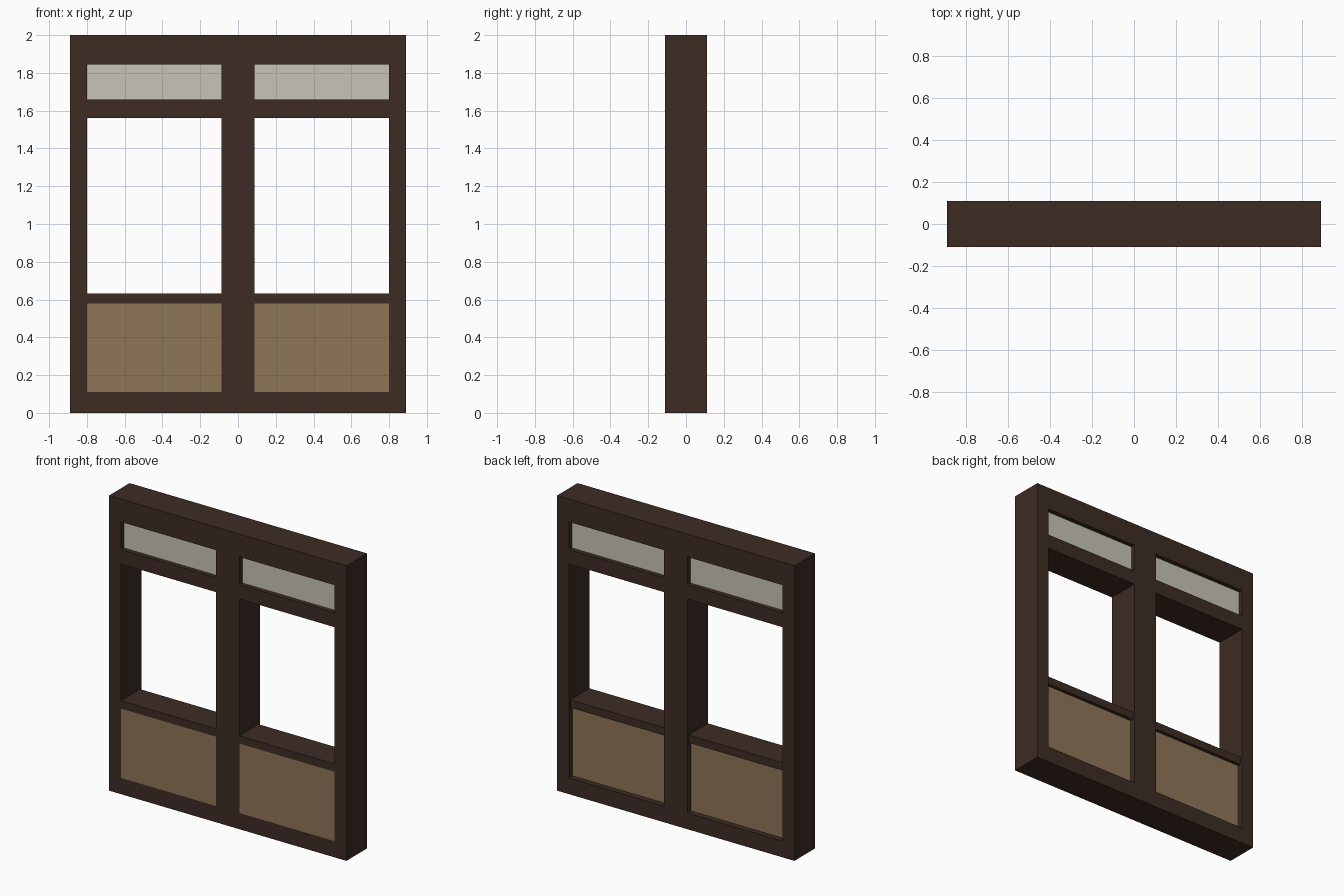
import bpy
import bmesh

if "Cube" in bpy.data.objects:
    bpy.data.objects.remove(bpy.data.objects["Cube"])


def material(name, rgb):
    m = bpy.data.materials.new(name)
    m.diffuse_color = (*rgb, 1)
    m.use_nodes = True
    m.node_tree.nodes["Principled BSDF"].inputs["Base Color"].default_value = m.diffuse_color
    return m


DARK = material("dark_wood", (0.047, 0.025, 0.017))
TAN = material("tan_panel", (0.275, 0.178, 0.095))
PALE = material("pale_glass", (0.571, 0.546, 0.474))


def box(name, x, y, z, mat):
    """Box from (min, max) pairs on each axis."""
    bm = bmesh.new()
    bmesh.ops.create_cube(bm, size=1)
    for v in bm.verts:
        v.co = [r[0] if c < 0 else r[1] for c, r in zip(v.co, (x, y, z))]
    me = bpy.data.meshes.new(name)
    bm.to_mesh(me)
    bm.free()
    me.materials.append(mat)
    ob = bpy.data.objects.new(name, me)
    bpy.context.collection.objects.link(ob)
    return ob


W, D, H = 0.89, 0.11, 2.0        # half width, half depth, height
IN, OUT = 0.088, 0.80            # opening edges either side of the centre post
FULL = (-D, D)

# Full-width head and foot rails, centre post
box("bottom_rail", (-W, W), FULL, (0, 0.11), DARK)
box("top_rail", (-W, W), FULL, (1.845, H), DARK)
box("centre_post", (-IN, IN), FULL, (0.11, 1.845), DARK)

for side, s in (("left", -1), ("right", 1)):
    bay = tuple(sorted((s * IN, s * OUT)))
    # Outer post
    box(side + "_post", tuple(sorted((s * OUT, s * W))), FULL, (0.11, 1.845), DARK)
    # Bar under the transom and sill over the lower panel
    box(side + "_transom_bar", bay, FULL, (1.56, 1.658), DARK)
    box(side + "_sill", bay, (-D, 0.095), (0.58, 0.633), DARK)
    # Transom pane, recessed on both sides
    box(side + "_transom_pane", bay, (-0.08, 0.08), (1.658, 1.845), PALE)
    # Lower panel, flush at the front and recessed at the back
    box(side + "_lower_panel", bay, (-D, 0.072), (0.11, 0.58), TAN)
